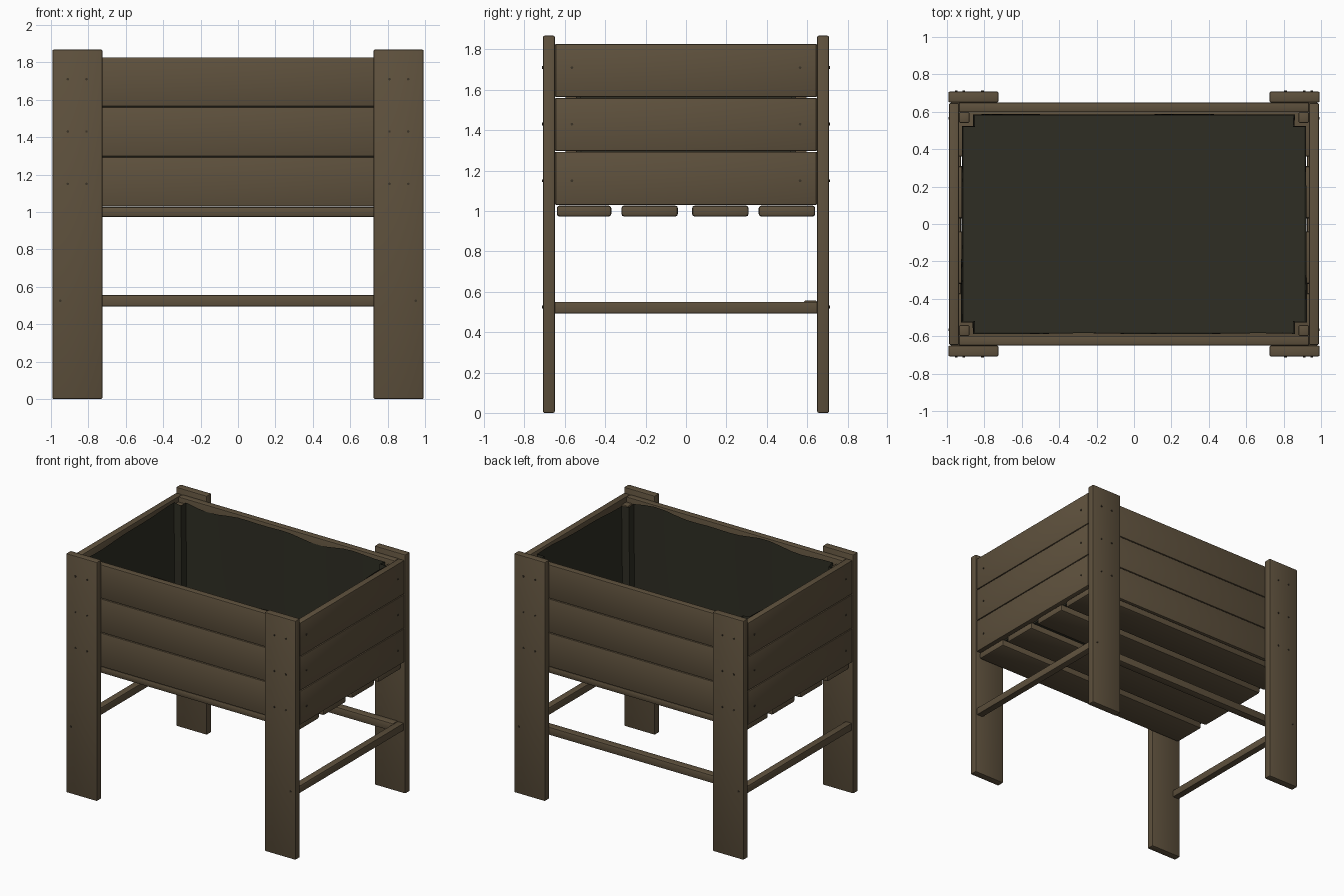
import bpy, bmesh, math
from mathutils import Matrix, Vector

cube = bpy.data.objects.get("Cube")
if cube:
    bpy.data.objects.remove(cube, do_unlink=True)


def material(name, rgb):
    m = bpy.data.materials.new(name)
    m.use_nodes = True
    col = (*rgb, 1)
    m.diffuse_color = col
    bsdf = m.node_tree.nodes["Principled BSDF"]
    bsdf.inputs["Base Color"].default_value = col
    bsdf.inputs["Roughness"].default_value = 0.8
    return m


WOOD = material("brown wood", (0.114, 0.083, 0.047))
LINER = material("dark liner", (0.028, 0.027, 0.017))
NAIL = material("dark nail", (0.045, 0.035, 0.022))


def finish(name, bm, mat):
    me = bpy.data.meshes.new(name)
    bm.to_mesh(me)
    bm.free()
    me.materials.append(mat)
    ob = bpy.data.objects.new(name, me)
    bpy.context.collection.objects.link(ob)
    bpy.ops.object.select_all(action="DESELECT")
    ob.select_set(True)
    bpy.context.view_layer.objects.active = ob
    bpy.ops.object.shade_smooth_by_angle(angle=math.radians(35))
    return ob


def board(name, xs, ys, zs, bevel=0.007):
    """Box between the given ranges with softly rounded edges."""
    bm = bmesh.new()
    bmesh.ops.create_cube(bm, size=1)
    for v in bm.verts:
        v.co = [lo + (hi - lo) * (c + 0.5) for c, (lo, hi) in zip(v.co, (xs, ys, zs))]
    bmesh.ops.bevel(bm, geom=bm.edges[:], offset=bevel, segments=2,
                    profile=0.5, affect="EDGES")
    return finish(name, bm, WOOD)


def span(sign, lo, hi):
    return (lo, hi) if sign > 0 else (-hi, -lo)


SIDES = ((1, "left"), (-1, "right"))
ENDS = ((-1, "front"), (1, "back"))

# Legs and inner corner posts
for sx, side in SIDES:
    for sy, end in ENDS:
        board(f"{end}_{side}_leg", span(sx, 0.725, 0.992), span(sy, 0.65, 0.708), (0, 1.868))
        board(f"{end}_{side}_corner_post", span(sx, 0.88, 0.935), span(sy, 0.54, 0.598), (1.03, 1.79))

# Three courses of wall planks
BASE, COURSE = 1.03, 0.267
for i in range(3):
    z = (BASE + i * COURSE, BASE + (i + 1) * COURSE - 0.004)
    for sy, end in ENDS:
        board(f"{end}_plank_{i + 1}", (-0.936, 0.936), span(sy, 0.598, 0.65), z)
    for sx, side in SIDES:
        board(f"{side}_plank_{i + 1}", span(sx, 0.936, 0.988), (-0.647, 0.647), z)

# Floor slats
for i, ys in enumerate(((-0.64, -0.37), (-0.32, -0.04), (0.03, 0.31), (0.36, 0.64))):
    board(f"floor_slat_{i + 1}", (-0.965, 0.965), ys, (0.972, 1.027), 0.014)

# Lower braces: one at each side and one along the back
for sx, side in SIDES:
    board(f"{side}_brace", span(sx, 0.925, 0.98), (-0.652, 0.652), (0.492, 0.55), 0.006)
board("back_brace", (-0.93, 0.93), (0.585, 0.648), (0.495, 0.556), 0.006)


# Fabric liner: outline stepping around the posts, with a wavy top edge
def liner_outline():
    w, d, n = 0.928, 0.59, 0.062
    corners = [(w - n, -d), (w - n, n - d), (w, n - d)]
    ring = corners + [(x, -y) for x, y in reversed(corners)]
    ring += [(-x, -y) for x, y in ring]
    pts = []
    for a, b in zip(ring, ring[1:] + ring[:1]):
        a, b = Vector(a), Vector(b)
        steps = max(1, round((b - a).length / 0.09))
        pts += [a.lerp(b, k / steps) for k in range(steps)]
    return pts


bm = bmesh.new()
outline = liner_outline()
rings = []
for t in (0, 0.08, 0.5, 1):
    ring = []
    for p in outline:
        wave = math.sin(p.x * 7 + p.y * 5) + 0.6 * math.sin(p.x * 13 - p.y * 9)
        shrink = 1 - 0.018 * (1 - t) - 0.006 * t * (1 + wave / 2)
        z = 1.045 + t * (0.755 + 0.014 * wave)
        ring.append(bm.verts.new((p.x * shrink, p.y * shrink, z)))
    rings.append(ring)
bm.faces.new(rings[0])
n = len(outline)
for low, high in zip(rings, rings[1:]):
    for i in range(n):
        j = (i + 1) % n
        bm.faces.new((low[j], low[i], high[i], high[j]))
finish("liner", bm, LINER)


# Nail heads
def nails(name, places, axis, sign):
    bm = bmesh.new()
    turn = Matrix.Rotation(math.pi / 2, 4, "X" if axis == "y" else "Y")
    for p in places:
        bmesh.ops.create_cone(bm, cap_ends=True, segments=8, radius1=0.007,
                              radius2=0.007, depth=0.008,
                              matrix=Matrix.Translation(p) @ turn)
    finish(name, bm, NAIL)


HEIGHTS = (1.15, 1.43, 1.71)
for sy, end in ENDS:
    spots = [(sx * x, sy * 0.709, z) for sx in (1, -1) for x in (0.81, 0.91) for z in HEIGHTS]
    spots += [(sx * 0.95, sy * 0.709, 0.525) for sx in (1, -1)]
    nails(f"{end}_leg_nails", spots, "y", sy)
for sx, side in SIDES:
    spots = [(sx * 0.989, y, z) for y in (-0.565, 0.565) for z in HEIGHTS]
    nails(f"{side}_plank_nails", spots, "x", sx)
